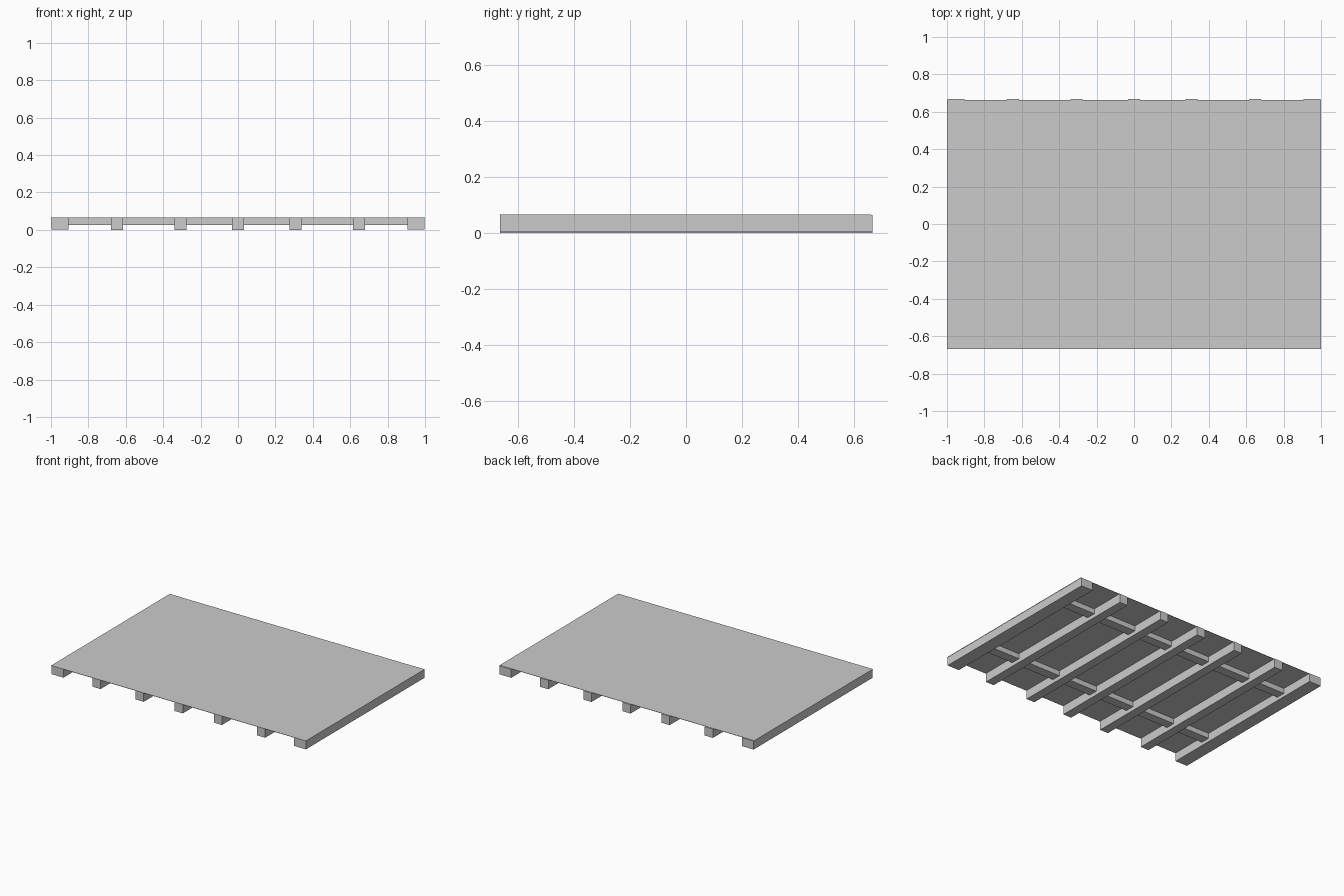
import bpy, bmesh
from mathutils import Matrix, Vector

if "Cube" in bpy.data.objects:
    bpy.data.objects.remove(bpy.data.objects["Cube"])


def box(name, x, y, z):
    """Add a box spanning the given (min, max) ranges."""
    lo, hi = Vector((x[0], y[0], z[0])), Vector((x[1], y[1], z[1]))
    size = hi - lo
    bm = bmesh.new()
    bmesh.ops.create_cube(bm, size=1, matrix=Matrix.Diagonal((*size, 1)))
    mesh = bpy.data.meshes.new(name)
    bm.to_mesh(mesh)
    bm.free()
    obj = bpy.data.objects.new(name, mesh)
    obj.location = (lo + hi) / 2
    bpy.context.collection.objects.link(obj)
    return obj


TOP = 0.065
UNDER = TOP - 0.002   # underside of the thin deck

# Thin flat deck
box("deck", (-1.0, 1.0), (-0.667, 0.662), (UNDER, TOP))

# Long beams under the deck, wider at the two ends
beams = [(-0.998, -0.905), (-0.678, -0.614), (-0.339, -0.275), (-0.032, 0.032),
         (0.275, 0.339), (0.614, 0.678), (0.905, 0.998)]
for i, span in enumerate(beams):
    outer = i in (0, len(beams) - 1)
    box("edge_beam" if outer else "beam", span, (-0.664, 0.667),
        (0.003 if outer else 0.0, UNDER))

# Two rows of short cross pieces between neighbouring beams
for left, right in zip(beams, beams[1:]):
    for y in (-0.37, 0.38):
        box("cross_piece", (left[1], right[0]), (y - 0.033, y + 0.033), (0.027, UNDER))
